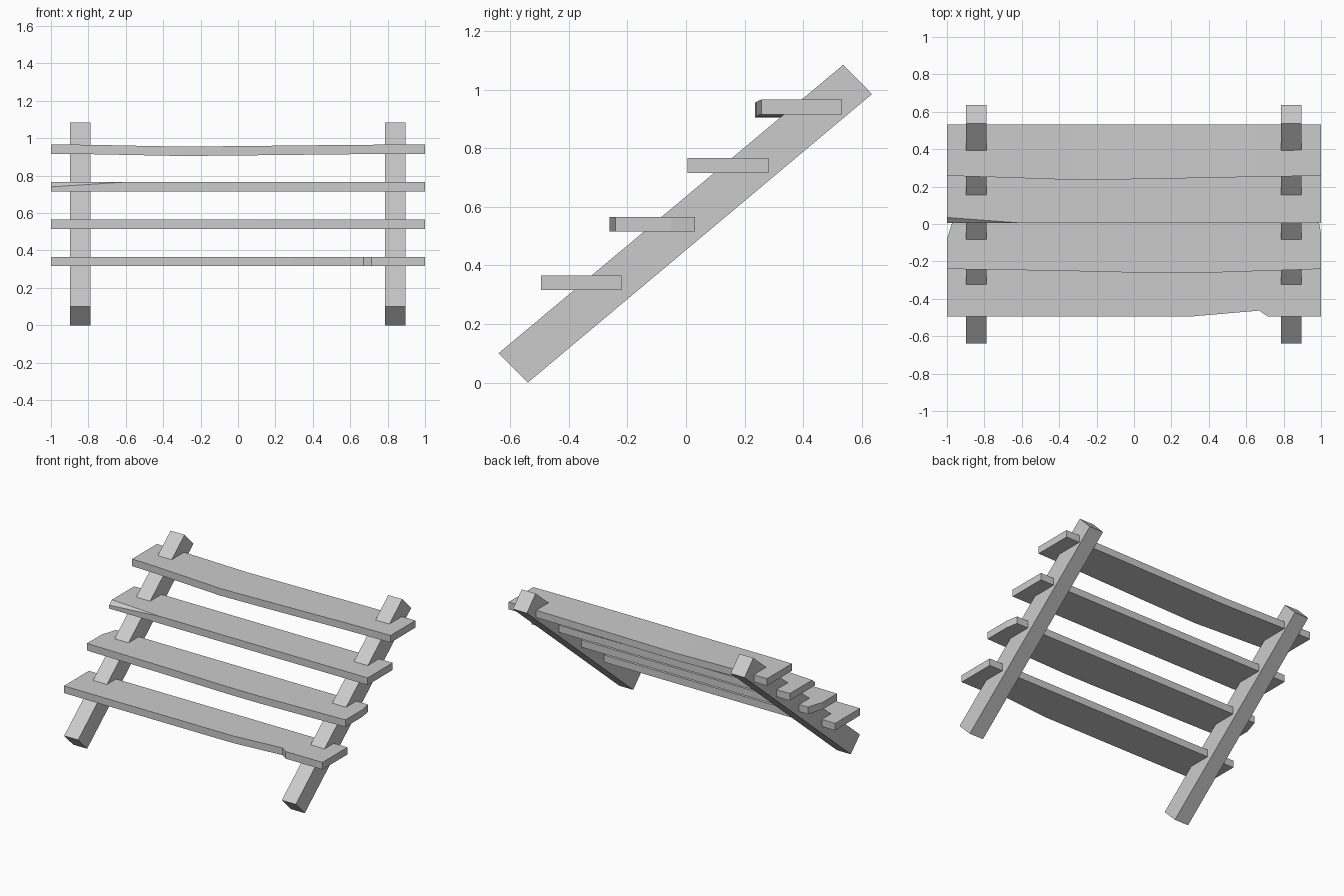
import bpy, bmesh
from mathutils import Vector

if "Cube" in bpy.data.objects:
    bpy.data.objects.remove(bpy.data.objects["Cube"], do_unlink=True)

# One plain grey for all the timber
timber = bpy.data.materials.new("grey_timber")
timber.use_nodes = True
timber.diffuse_color = (0.6, 0.6, 0.6, 1)
timber.node_tree.nodes["Principled BSDF"].inputs["Base Color"].default_value = (0.6, 0.6, 0.6, 1)


def loft(name, rings, cut=None):
    """Skin four-cornered rings into a closed bar; cut = optional (point, normal) to slice off."""
    bm = bmesh.new()
    loops = [[bm.verts.new(p) for p in ring] for ring in rings]
    for a, b in zip(loops, loops[1:]):
        for i in range(4):
            j = (i + 1) % 4
            bm.faces.new((a[i], a[j], b[j], b[i]))
    bm.faces.new(loops[0])
    bm.faces.new(loops[-1])
    if cut:
        bmesh.ops.bisect_plane(bm, geom=bm.verts[:] + bm.edges[:] + bm.faces[:],
                               plane_co=cut[0], plane_no=cut[1], clear_outer=True)
        bmesh.ops.holes_fill(bm, edges=[e for e in bm.edges if e.is_boundary])
    bmesh.ops.recalc_face_normals(bm, faces=bm.faces)
    mesh = bpy.data.meshes.new(name)
    bm.to_mesh(mesh)
    bm.free()
    mesh.materials.append(timber)
    obj = bpy.data.objects.new(name, mesh)
    bpy.context.collection.objects.link(obj)
    return obj


def plank(name, z, stations, cut=None, thick=0.05):
    """Stations along x: (x, front y, back y, sag)."""
    rings = []
    for x, front, back, sag in stations:
        low, high = z - sag, z - sag + thick
        rings.append([(x, front, low), (x, back, low), (x, back, high), (x, front, high)])
    return loft(name, rings, cut)


# Two sloping side rails
rail_profile = [(-0.64, 0.10), (-0.54, 0.0), (0.635, 0.985), (0.537, 1.085)]
for name, x0 in (("right_rail", -0.897), ("left_rail", 0.787)):
    loft(name, [[(x, y, z) for y, z in rail_profile] for x in (x0, x0 + 0.108)])

# Bottom step with a chipped front edge
plank("step_1", 0.316, [(-1, -0.495, -0.22, 0), (0.3, -0.495, -0.22, 0),
                        (0.67, -0.463, -0.22, 0), (0.715, -0.495, -0.22, 0),
                        (1, -0.495, -0.22, 0)])

# Second step with a bowed front and clipped back corners
plank("step_2", 0.516, [(-1, -0.24, -0.08, 0), (-0.965, -0.241, 0.03, 0),
                        (-0.4, -0.25, 0.03, 0), (0.1, -0.262, 0.03, 0),
                        (0.35, -0.262, 0.03, 0), (0.985, -0.241, 0.03, 0),
                        (1, -0.24, -0.05, 0)])

# Third step with a splinter sliced off its front right top edge
tip = Vector((-0.6, 0.005, 0.766))
normal = (Vector((-1, 0.035, 0.766)) - tip).cross(Vector((-1, 0.005, 0.74)) - tip)
if normal.z < 0:
    normal.negate()
plank("step_3", 0.716, [(-1, 0.005, 0.281, 0), (1, 0.005, 0.281, 0)], (tip, normal))

# Top step, sagging in the middle
plank("step_4", 0.916, [(-1, 0.258, 0.532, 0), (-0.8, 0.252, 0.532, 0.001),
                        (-0.3, 0.235, 0.532, 0.011), (0.1, 0.241, 0.532, 0.007),
                        (0.65, 0.252, 0.532, 0.001), (1, 0.258, 0.532, 0)])
